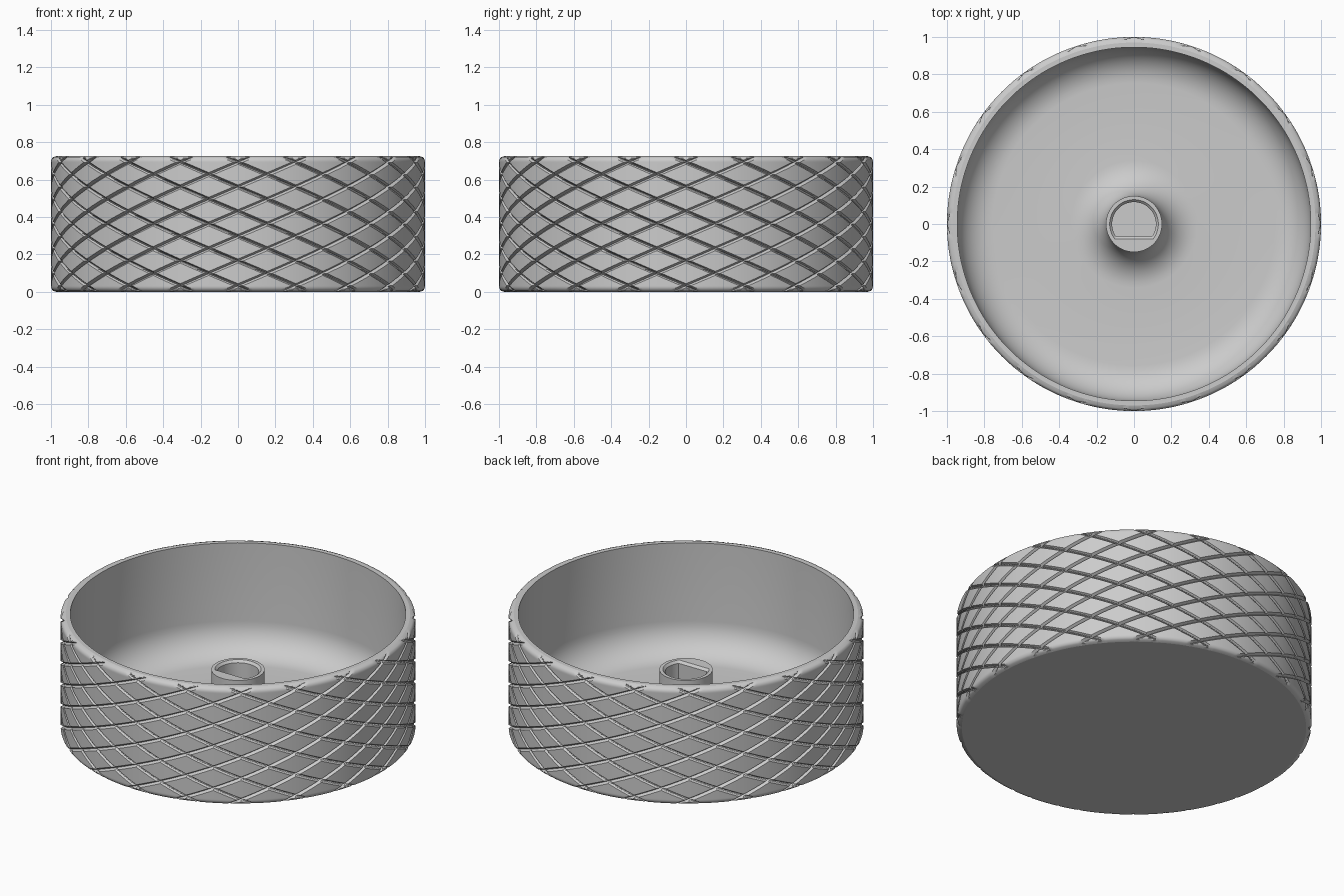
import bpy, bmesh, math

cube = bpy.data.objects.get("Cube")
if cube:
    bpy.data.objects.remove(cube, do_unlink=True)

GREY = (0.6, 0.6, 0.6, 1.0)
mat = bpy.data.materials.new("plain grey")
mat.use_nodes = True
mat.diffuse_color = GREY
mat.node_tree.nodes["Principled BSDF"].inputs["Base Color"].default_value = GREY

# Knurl lattice: the grid cell follows the helix slope, so grooves run along cell diagonals
GROOVES = 20
CELLS = 24
SEGS = GROOVES * CELLS
ROWS = CELLS * 11 // 2
STEP = 2 * math.pi / SEGS
HEIGHT = 0.726
DZ = HEIGHT / ROWS
CORNER = 0.03
DEPTH = 0.018
HALF = 2


def finish(name, bm, angle=30):
    bmesh.ops.recalc_face_normals(bm, faces=bm.faces)
    mesh = bpy.data.meshes.new(name)
    bm.to_mesh(mesh)
    bm.free()
    mesh.materials.append(mat)
    obj = bpy.data.objects.new(name, mesh)
    bpy.context.collection.objects.link(obj)
    bpy.ops.object.select_all(action="DESELECT")
    obj.select_set(True)
    bpy.context.view_layer.objects.active = obj
    bpy.ops.object.shade_smooth_by_angle(angle=math.radians(angle))
    return obj


def arc(cx, cz, r, start, end, n=10):
    angles = [math.radians(start + (end - start) * k / n) for k in range(n + 1)]
    return [(cx + r * math.cos(a), cz + r * math.sin(a), None) for a in angles]


def loft(bm, profile):
    """Rings of (radius, height, flat); flat cuts the ring into a D shape."""
    rings = []
    for r, z, flat in profile:
        ring = []
        for k in range(SEGS):
            y = r * math.sin(k * STEP)
            if flat is not None:
                y = max(y, flat)
            ring.append(bm.verts.new((r * math.cos(k * STEP), y, z)))
        rings.append(ring)
    for low, high in zip(rings, rings[1:]):
        for k in range(SEGS):
            n = (k + 1) % SEGS
            bm.faces.new((low[k], low[n], high[n], high[k]))
    return rings


# Knurled outer wall with rounded top and bottom corners
def wall_radius(i, j):
    z = j * DZ
    inset = max(0, CORNER - min(z, HEIGHT - z))
    base = 1 - CORNER + math.sqrt(max(0, CORNER ** 2 - inset ** 2))
    # the two groove families cross a quarter diamond above the bottom
    rise = j - CELLS // 4
    depth = 0
    for phase in (i + rise, i - rise):
        p = phase % CELLS
        depth = max(depth, DEPTH * (1 - min(p, CELLS - p) / HALF))
    return min(base, 1 - depth)


bm = bmesh.new()
grid = []
radii = []
for j in range(ROWS + 1):
    radii.append([wall_radius(i, j) for i in range(SEGS)])
    grid.append([bm.verts.new((r * math.sin(i * STEP), -r * math.cos(i * STEP), j * DZ))
                 for i, r in enumerate(radii[j])])
for j in range(ROWS):
    for i in range(SEGS):
        n = (i + 1) % SEGS
        a, b, c, d = grid[j][i], grid[j][n], grid[j + 1][n], grid[j + 1][i]
        rising = abs(radii[j][i] - radii[j + 1][n])
        falling = abs(radii[j][n] - radii[j + 1][i])
        # split each cell along the groove direction
        if rising <= falling:
            bm.faces.new((a, b, c))
            bm.faces.new((a, c, d))
        else:
            bm.faces.new((a, b, d))
            bm.faces.new((b, c, d))
finish("knurled_wall", bm)

# Cup interior: rim, inner wall, filleted floor, central boss with D-shaped socket
FLOOR = 0.05
INNER = 0.945
BOSS = 0.15
BOSS_TOP = 0.38
FILLET = 0.19
profile = [(1 - CORNER, HEIGHT, None), (INNER, HEIGHT, None)]
profile += arc(INNER - FILLET, FLOOR + FILLET, FILLET, 0, -90)
profile += arc(BOSS + FILLET, FLOOR + FILLET, FILLET, -90, -180)
profile += [
    (BOSS, BOSS_TOP, None),
    (0.13, BOSS_TOP, -0.08),
    (0.117, BOSS_TOP - 0.014, -0.066),
    (0.117, FLOOR, -0.066),
]
bm = bmesh.new()
rings = loft(bm, profile)
bm.faces.new(rings[-1])
cup = finish("cup_interior_and_socket", bm)
# the open shell must face up and inward
floor_face = max(cup.data.polygons, key=lambda p: p.area)
if floor_face.normal.z < 0:
    cup.data.flip_normals()

# Flat underside
bm = bmesh.new()
bottom = loft(bm, [(1 - CORNER, 0, None)])
bm.faces.new(list(reversed(bottom[0])))
base = finish("underside", bm)
if base.data.polygons[0].normal.z > 0:
    base.data.flip_normals()
